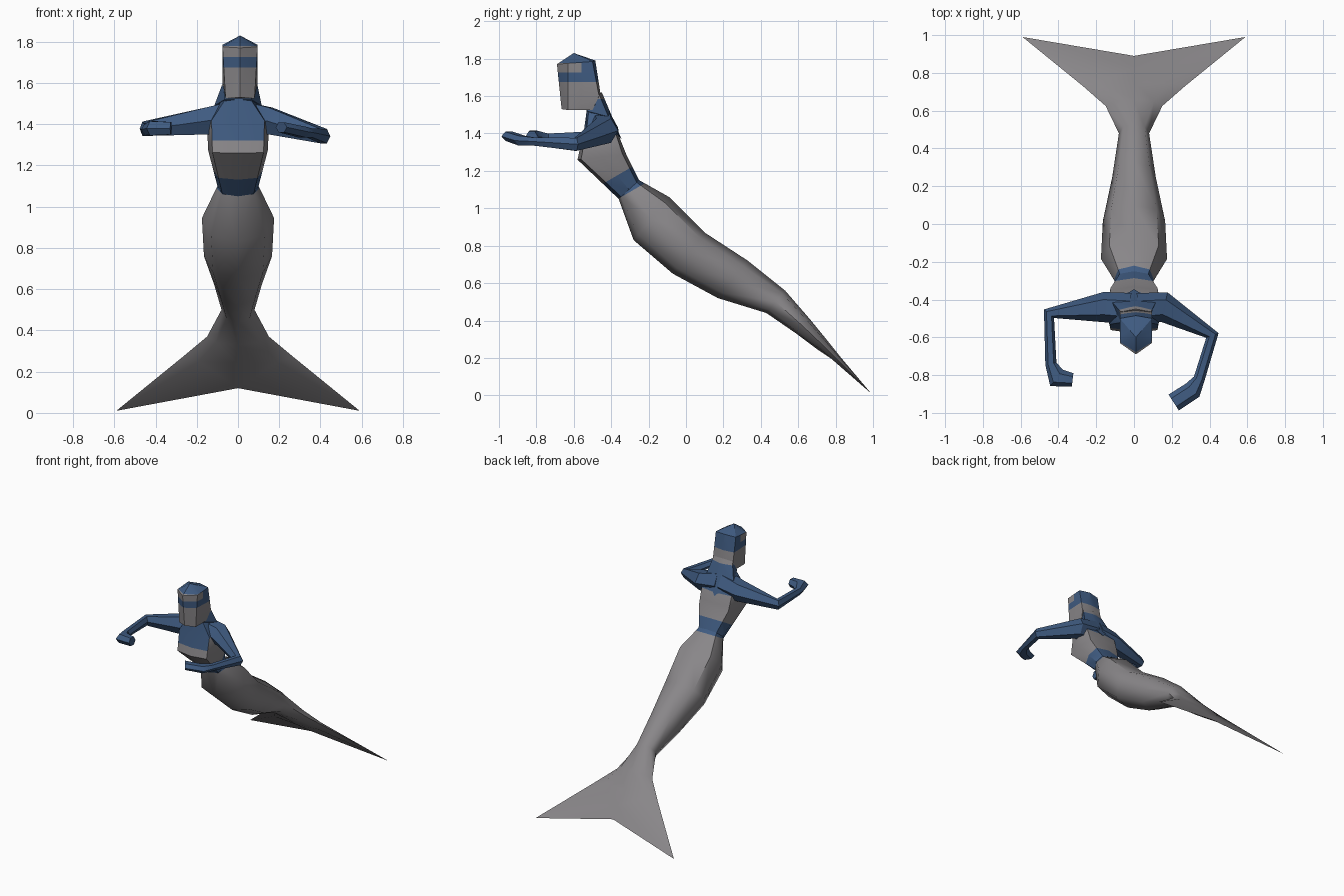
import bpy, bmesh, math
from mathutils import Vector

cube = bpy.data.objects.get("Cube")
if cube:
    bpy.data.objects.remove(cube, do_unlink=True)


def material(name, rgb):
    m = bpy.data.materials.new(name)
    m.use_nodes = True
    m.diffuse_color = (*rgb, 1)
    m.node_tree.nodes["Principled BSDF"].inputs["Base Color"].default_value = (*rgb, 1)
    return m


GREY = material("warm grey", (0.25, 0.24, 0.25))
BLUE = material("slate blue", (0.05, 0.105, 0.22))


def finish(name, bm, cuts=(), is_blue=lambda c, n: False, angle=30):
    """Cut colour borders, colour faces by rule and make the object."""
    for co, no in cuts:
        bmesh.ops.bisect_plane(bm, geom=bm.verts[:] + bm.edges[:] + bm.faces[:],
                               plane_co=co, plane_no=no)
    bmesh.ops.recalc_face_normals(bm, faces=bm.faces[:])
    bm.normal_update()
    for f in bm.faces:
        f.material_index = int(is_blue(f.calc_center_median(), f.normal))
    mesh = bpy.data.meshes.new(name)
    bm.to_mesh(mesh)
    bm.free()
    mesh.materials.append(GREY)
    mesh.materials.append(BLUE)
    ob = bpy.data.objects.new(name, mesh)
    bpy.context.collection.objects.link(ob)
    bpy.ops.object.select_all(action='DESELECT')
    ob.select_set(True)
    bpy.context.view_layer.objects.active = ob
    bpy.ops.object.shade_smooth_by_angle(angle=math.radians(angle))
    return ob


def ring(bm, centre, side, up, n, power=1.0):
    """Closed cross-section; a power below 1 makes it boxier."""
    def shape(v):
        return math.copysign(abs(v) ** power, v) if abs(v) > 1e-6 else 0
    angles = [2 * math.pi * i / n for i in range(n)]
    return [bm.verts.new(centre + side * shape(math.cos(a)) + up * shape(math.sin(a)))
            for a in angles]


def bridge(bm, rings):
    for a, b in zip(rings, rings[1:]):
        for i in range(len(a)):
            j = (i + 1) % len(a)
            bm.faces.new((a[i], a[j], b[j], b[i]))


def hull(points):
    bm = bmesh.new()
    for p in points:
        bm.verts.new(p)
    bmesh.ops.convex_hull(bm, input=bm.verts[:])
    return bm


def body_rings(bm, stations):
    """Rings from (back y, z), (belly y, z), half width, boxiness."""
    out = []
    for (ty, tz), (by, bz), w, power in stations:
        top, low = Vector((0, ty, tz)), Vector((0, by, bz))
        out.append(ring(bm, (top + low) / 2, Vector((w, 0, 0)), (top - low) / 2, 8, power))
    return out


# Torso: boxy chest narrowing to the waist
torso = [((-.43, 1.53), (-.53, 1.53), .07, .7),
         ((-.36, 1.39), (-.545, 1.42), .15, .45),
         ((-.32, 1.29), (-.58, 1.26), .145, .45),
         ((-.25, 1.15), (-.36, 1.05), .10, .8)]
bm = bmesh.new()
rings = body_rings(bm, torso)
bridge(bm, rings)
bm.faces.new(rings[0])
bm.faces.new(rings[-1])
lean = Vector((0, -.5, .86))


def torso_blue(c, n):
    if c.z > 1.42 or lean.dot(c) < 1.195:
        return True
    return c.z > 1.32 and n.y < -.6


finish("torso", bm, [((0, 0, 1.32), (0, 0, 1)), (lean * 1.195 / lean.length_squared, lean)],
       torso_blue, 35)

# Tail: smooth loft that widens into a two-lobed fluke
tail = [((-.25, 1.15), (-.36, 1.05), .10, .8),
        ((-.09, 1.06), (-.28, .83), .175, .85),
        ((.10, .87), (-.07, .65), .165, .9),
        ((.33, .72), (.17, .52), .115, 1),
        ((.53, .56), (.43, .44), .08, 1),
        ((.66, .41), (.59, .33), .15, 1),
        ((.75, .30), (.71, .24), .27, 1)]
bm = bmesh.new()
rings = body_rings(bm, tail)
bridge(bm, rings)
bm.faces.new(rings[0])
end = rings[-1]
upper = bm.verts.new((0, .83, .20))
lower = bm.verts.new((0, .89, .12))
for side, edge, near_top, near_low in ((1, 0, 1, 7), (-1, 4, 3, 5)):
    tip = bm.verts.new((side * .59, .99, .01))
    for inner, near, mid in ((upper, near_top, 2), (lower, near_low, 6)):
        bm.faces.new((end[edge], end[near], tip))
        bm.faces.new((end[near], inner, tip))
        bm.faces.new((end[near], end[mid], inner))
    bm.faces.new((upper, lower, tip))
finish("tail", bm, [(lean * 1.085 / lean.length_squared, lean)],
       lambda c, n: lean.dot(c) > 1.085, 50)

# Head: faceted block with a peaked crown and a banded face
points = [(.01, -.60, 1.83), (.01, -.69, 1.77), (.01, -.665, 1.53)]
for s in (-1, 1):
    points += [(.01 + s * .085, -.63, 1.775), (.01 + s * .085, -.50, 1.785),
               (.01 + s * .085, -.465, 1.60), (.01 + s * .07, -.63, 1.525),
               (.01 + s * .07, -.50, 1.525)]
points += [(.01, -.485, 1.79), (.01, -.455, 1.60)]


def head_blue(c, n):
    return c.z > 1.778 or 1.675 < c.z < 1.725 or (c.z > 1.675 and c.y > -.56)


finish("head", hull(points),
       [((0, 0, z), (0, 0, 1)) for z in (1.675, 1.725, 1.778)] + [((0, -.56, 0), (0, 1, 0))],
       head_blue, 30)

# Hair: wedge that falls to a point between the shoulders
points = [(0, -.345, 1.37), (.01, -.45, 1.62)]
for s in (-1, 1):
    points += [(.01 + s * .08, -.465, 1.61), (s * .115, -.415, 1.49), (s * .065, -.53, 1.52)]
finish("hair", hull(points), [((0, 0, 1.585), (0, 0, 1))], lambda c, n: c.z < 1.585)


# Arms: tapered limbs bent at the elbow, with the hands turned inward
def arm(name, stations):
    bm = bmesh.new()
    centres = [Vector(s[:3]) for s in stations]
    rings = []
    for i, (c, s) in enumerate(zip(centres, stations)):
        ahead = (centres[min(i + 1, len(centres) - 1)] - c).normalized()
        behind = (c - centres[max(i - 1, 0)]).normalized()
        across = (ahead + behind).cross(Vector((0, 0, 1))).normalized()
        rings.append(ring(bm, c, across * s[3], Vector((0, 0, s[4])), 6))
    bridge(bm, rings)
    bm.faces.new(rings[0])
    bm.faces.new(rings[-1])
    finish(name, bm, is_blue=lambda c, n: True)


arm("right_arm", [(-.02, -.45, 1.435, .085, .09), (-.16, -.44, 1.415, .08, .075),
                  (-.45, -.475, 1.378, .035, .04), (-.44, -.74, 1.375, .03, .028),
                  (-.41, -.815, 1.38, .055, .04), (-.325, -.825, 1.38, .035, .035)])
arm("left_arm", [(.02, -.45, 1.435, .085, .09), (.16, -.44, 1.415, .08, .075),
                 (.415, -.59, 1.342, .035, .04), (.345, -.82, 1.358, .03, .025),
                 (.31, -.88, 1.362, .05, .03), (.21, -.945, 1.385, .05, .028)])
